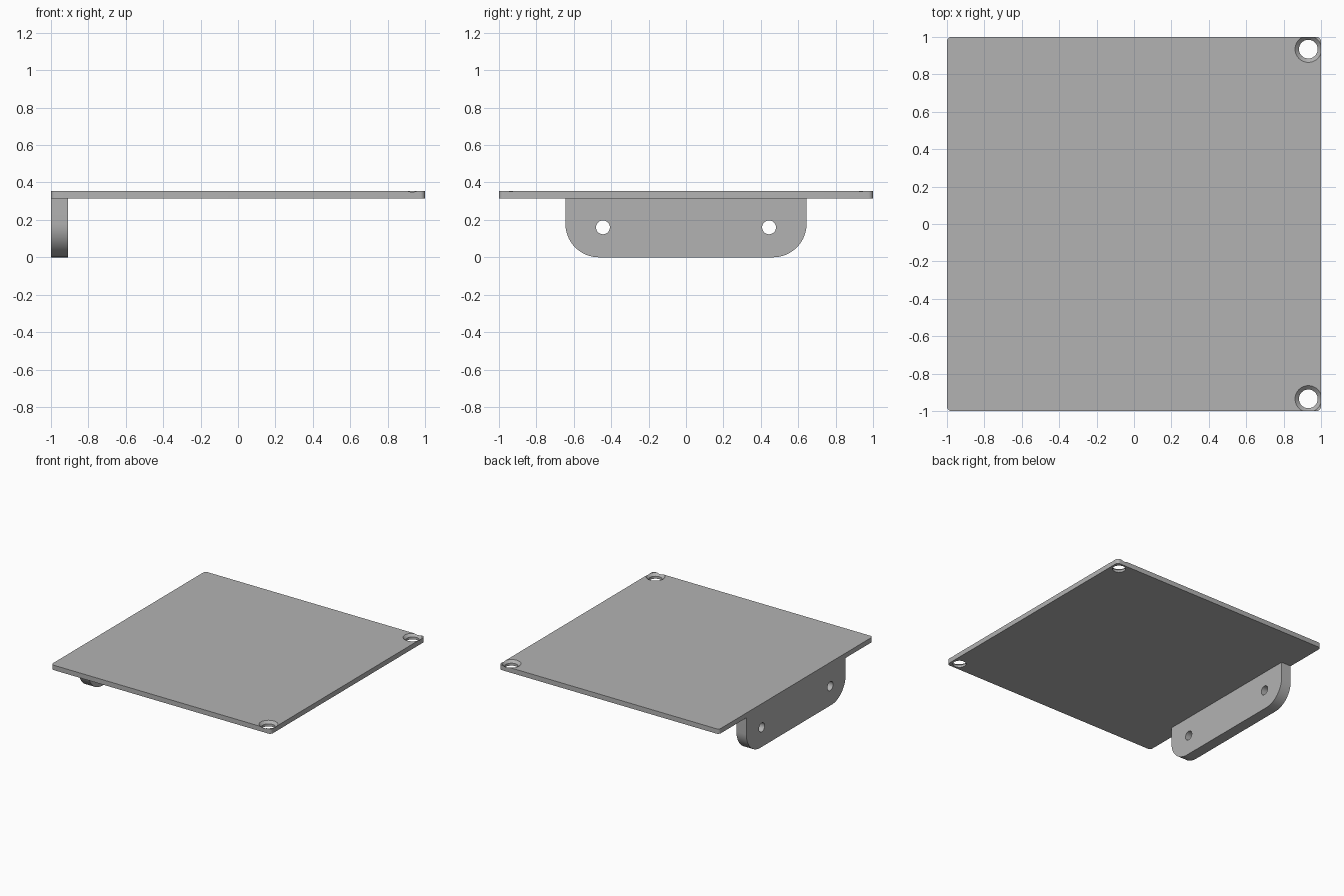
import bpy, bmesh, math
from mathutils import Matrix, Vector

cube = bpy.data.objects.get("Cube")
if cube:
    bpy.data.objects.remove(cube, do_unlink=True)

PLATE_BOTTOM, PLATE_TOP = 0.315, 0.355

grey = bpy.data.materials.new("light_grey")
grey.use_nodes = True
colour = (0.45, 0.45, 0.45, 1)
grey.diffuse_color = colour
grey.node_tree.nodes["Principled BSDF"].inputs["Base Color"].default_value = colour


def make_object(name, bm):
    bmesh.ops.recalc_face_normals(bm, faces=bm.faces)
    mesh = bpy.data.meshes.new(name)
    bm.to_mesh(mesh)
    bm.free()
    mesh.materials.append(grey)
    obj = bpy.data.objects.new(name, mesh)
    bpy.context.collection.objects.link(obj)
    return obj


def rounded_box(name, low, high, radius, axis, keep, segments):
    """Box whose edges along one axis are rounded where keep(midpoint) holds."""
    bm = bmesh.new()
    bmesh.ops.create_cube(bm, size=1)
    low, high = Vector(low), Vector(high)
    for v in bm.verts:
        v.co = (low + high) / 2 + v.co * (high - low)
    edges = []
    for e in bm.edges:
        a, b = (v.co for v in e.verts)
        if abs(a[axis] - b[axis]) > 1e-4 and keep((a + b) / 2):
            edges.append(e)
    bmesh.ops.bevel(bm, geom=edges, offset=radius, segments=segments,
                    profile=0.5, affect='EDGES')
    return make_object(name, bm)


def drill(name, profile, matrix, segments=48):
    """Round cutter from (radius, height) rings."""
    bm = bmesh.new()
    rings = []
    for r, h in profile:
        angles = [math.tau * i / segments for i in range(segments)]
        rings.append([bm.verts.new(matrix @ Vector((r * math.cos(a), r * math.sin(a), h)))
                      for a in angles])
    for lower, upper in zip(rings, rings[1:]):
        for i in range(segments):
            j = (i + 1) % segments
            bm.faces.new((lower[i], lower[j], upper[j], upper[i]))
    bm.faces.new(rings[0][::-1])
    bm.faces.new(rings[-1])
    return make_object(name, bm)


def cut(obj, cutters):
    for cutter in cutters:
        mod = obj.modifiers.new("hole", 'BOOLEAN')
        mod.operation = 'DIFFERENCE'
        mod.solver = 'EXACT'
        mod.object = cutter
    bpy.ops.object.select_all(action='DESELECT')
    obj.select_set(True)
    bpy.context.view_layer.objects.active = obj
    for mod in list(obj.modifiers):
        bpy.ops.object.modifier_apply(modifier=mod.name)
    for cutter in cutters:
        bpy.data.objects.remove(cutter, do_unlink=True)
    bpy.ops.object.shade_smooth_by_angle(angle=math.radians(30))


# Flat square plate with softened corners
plate = rounded_box("top_plate", (-1, -1, PLATE_BOTTOM), (1, 1, PLATE_TOP),
                    0.025, 2, lambda p: True, 6)

# Countersunk screw holes in the two right-hand corners
sink = [(0.05, -0.1), (0.05, -0.02), (0.071, 0), (0.071, 0.05)]
cut(plate, [drill("screw_cutter", sink, Matrix.Translation((0.932, side * 0.935, PLATE_TOP)))
            for side in (-1, 1)])

# Hanging bracket with rounded lower corners
bracket = rounded_box("mounting_bracket", (-1, -0.645, 0), (-0.91, 0.645, PLATE_BOTTOM),
                      0.18, 0, lambda p: p.z < 0.1, 16)

# Bolt holes through the bracket
bolt = [(0.037, -0.2), (0.037, 0.2)]
turn = Matrix.Rotation(math.pi / 2, 4, 'Y')
cut(bracket, [drill("bolt_cutter", bolt, Matrix.Translation((-0.955, side * 0.444, 0.16)) @ turn)
              for side in (-1, 1)])
